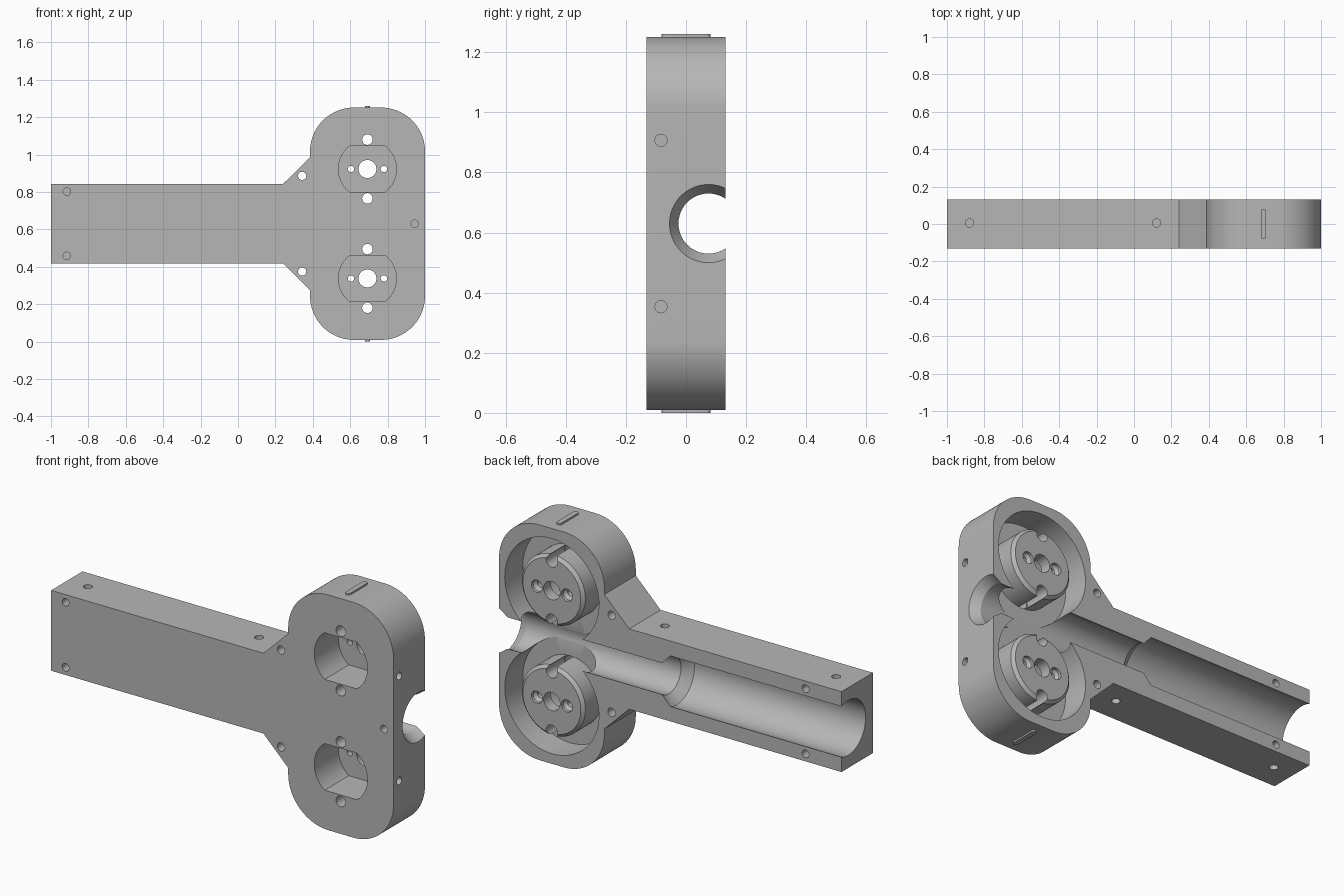
import bpy, bmesh, math

cube = bpy.data.objects.get("Cube")
if cube:
    bpy.data.objects.remove(cube, do_unlink=True)

C = 0.63            # height of the handle axis
HX, HZ = 0.692, 0.2925   # wheel pocket centre and offset from the axis
BACK = 0.131        # half thickness

grey = bpy.data.materials.new("grey_plastic")
grey.use_nodes = True
grey.diffuse_color = (0.47, 0.47, 0.47, 1)
grey.node_tree.nodes["Principled BSDF"].inputs["Base Color"].default_value = (0.47, 0.47, 0.47, 1)


def place(axis, u, v, h):
    return {"x": (h, u, v), "y": (u, h, v), "z": (u, v, h)}[axis]


def loft(name, axis, rings, closed=False):
    """Skin a list of (outline, height) rings along an axis."""
    bm = bmesh.new()
    loops = [[bm.verts.new(place(axis, u, v, h)) for u, v in pts] for pts, h in rings]
    n = len(loops[0])
    pairs = list(zip(loops, loops[1:])) + ([(loops[-1], loops[0])] if closed else [])
    for a, b in pairs:
        for i in range(n):
            j = (i + 1) % n
            bm.faces.new((a[i], a[j], b[j], b[i]))
    if not closed:
        bm.faces.new(loops[0])
        bm.faces.new(loops[-1])
    bmesh.ops.recalc_face_normals(bm, faces=bm.faces)
    me = bpy.data.meshes.new(name)
    bm.to_mesh(me)
    bm.free()
    me.materials.append(grey)
    ob = bpy.data.objects.new(name, me)
    bpy.context.collection.objects.link(ob)
    return ob


def arc(cu, cv, r, a0, a1, n):
    return [(cu + r * math.cos(math.radians(a0 + (a1 - a0) * i / n)),
             cv + r * math.sin(math.radians(a0 + (a1 - a0) * i / n))) for i in range(n + 1)]


def lathe(name, axis, cu, cv, profile, closed=False, n=96):
    return loft(name, axis, [(arc(cu, cv, r, 0, 360, n)[:-1], h) for r, h in profile], closed)


def drill(axis, cu, cv, r, h0, h1):
    combine(lathe("drill", axis, cu, cv, [(r, h0), (r, h1)], n=32))


def combine(tool, op="DIFFERENCE"):
    """Apply a boolean to the body and discard the tool."""
    tool.hide_render = True
    mod = body.modifiers.new("cut", "BOOLEAN")
    mod.operation, mod.solver, mod.object = op, "EXACT", tool
    bpy.context.view_layer.objects.active = body
    bpy.ops.object.modifier_apply(modifier=mod.name)
    me = tool.data
    bpy.data.objects.remove(tool, do_unlink=True)
    bpy.data.meshes.remove(me)


# Body outline: handle, flared neck and rounded head, upper half then mirrored
R, TOP = 0.235, 0.621
upper = ([(-1, 0.212), (0.24, 0.212), (0.385, 0.355)]
         + arc(0.385 + R, TOP - R, R, 180, 90, 24)
         + arc(1 - R, TOP - R, R, 90, 0, 24))
outline = [(x, C + z) for x, z in upper] + [(x, C - z) for x, z in reversed(upper)]
body = loft("handle_and_head_shell", "y", [(outline, -BACK), (outline, BACK)])

# Thin raised tabs on the top and bottom of the head
tab = arc(HX, 0.067, 0.014, 0, 180, 8) + arc(HX, -0.067, 0.014, 180, 360, 8)
for s in (1, -1):
    combine(loft("tab", "z", [(tab, C + s * 0.6), (tab, C + s * 0.63)]), "UNION")

# Stepped bore along the handle, flared at the head end
combine(lathe("bore", "x", 0.075, C, [(0.145, -1.1), (0.145, 0.0), (0.10, 0.047),
                                      (0.10, 0.95), (0.13, 1.0), (0.142, 1.02)]))

for s in (1, -1):
    z = C + s * HZ
    # Ring cavity open to the back, leaving a chamfered hub
    combine(lathe("ring_cavity", "y", HX, z,
                  [(0.185, -0.02), (0.275, -0.02), (0.275, 0.16),
                   (0.14, 0.16), (0.185, 0.115)], closed=True))
    # Motor pocket from the front: a circle with two flats
    a = math.degrees(math.asin(0.123 / 0.155))
    pocket = arc(HX, z, 0.155, -a, a, 24) + arc(HX, z, 0.155, 180 - a, 180 + a, 24)
    combine(loft("motor_pocket", "y", [(pocket, -0.2), (pocket, 0.07)]))
    # Shaft hole and countersunk screw holes through the hub
    drill("y", HX, z, 0.048, 0.0, 0.2)
    for t in (1, -1):
        combine(lathe("screw", "y", HX + t * 0.088, z,
                      [(0.017, 0.0), (0.017, 0.1), (0.032, 0.115), (0.032, 0.2)], n=32))
        # Through hole that opens the side of the hub as a channel
        combine(lathe("channel", "y", HX, z + t * 0.157,
                      [(0.028, -0.2), (0.028, -0.0195), (0.033, -0.0195), (0.033, 0.2)], n=32))
    # Neck through holes, and blind holes in the handle and head
    drill("y", 0.343, C + s * 0.256, 0.022, -0.2, 0.2)
    drill("y", -0.915, C + s * 0.172, 0.02, -0.2, -0.05)
    drill("y", -0.79, C + s * 0.172, 0.02, 0.04, 0.2)
    drill("x", -0.083, C + s * 0.277, 0.02, 0.94, 1.1)
    for x in (-0.88, 0.12):
        drill("z", x, 0.005, 0.022, C + s * 0.155, C + s * 0.3)
drill("y", 0.945, C, 0.02, -0.2, -0.07)

bpy.ops.object.select_all(action="DESELECT")
body.select_set(True)
bpy.context.view_layer.objects.active = body
bpy.ops.object.shade_smooth_by_angle(angle=math.radians(25))
